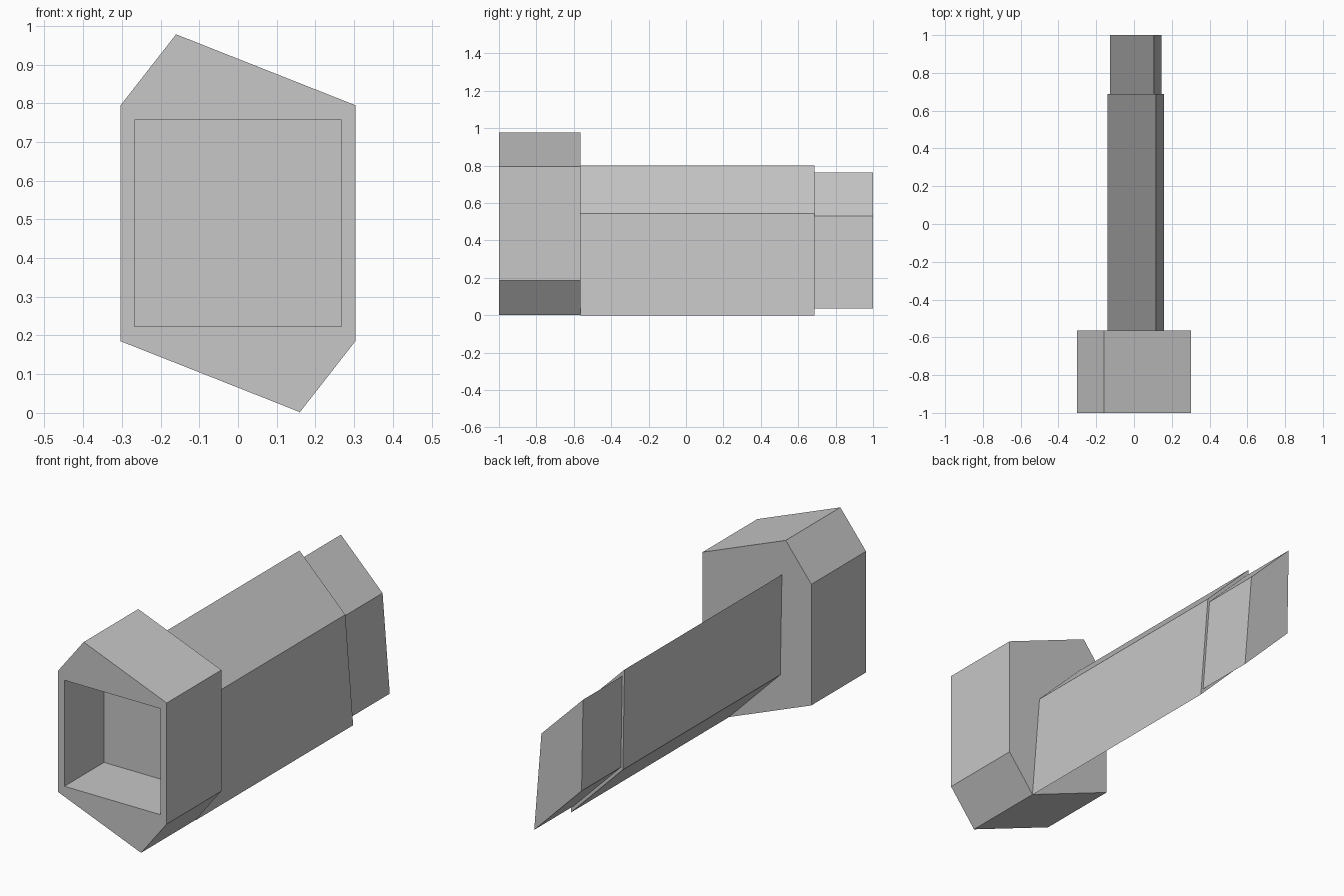
import bpy
import bmesh

cube = bpy.data.objects.get("Cube")
if cube:
    bpy.data.objects.remove(cube, do_unlink=True)

# Single grey material
grey = bpy.data.materials.new("plain_grey")
grey.use_nodes = True
colour = (0.57, 0.57, 0.57, 1)
grey.diffuse_color = colour
grey.node_tree.nodes["Principled BSDF"].inputs["Base Color"].default_value = colour


def prism(name, profile, y0, y1):
    """Extrude an (x, z) profile along y as a closed solid."""
    bm = bmesh.new()
    front = bm.faces.new([bm.verts.new((x, y0, z)) for x, z in profile])
    extruded = bmesh.ops.extrude_face_region(bm, geom=[front], use_keep_orig=True)
    moved = [v for v in extruded["geom"] if isinstance(v, bmesh.types.BMVert)]
    bmesh.ops.translate(bm, verts=moved, vec=(0, y1 - y0, 0))
    bmesh.ops.recalc_face_normals(bm, faces=bm.faces)
    mesh = bpy.data.meshes.new(name)
    bm.to_mesh(mesh)
    bm.free()
    mesh.materials.append(grey)
    obj = bpy.data.objects.new(name, mesh)
    bpy.context.collection.objects.link(obj)
    return obj


# Six-sided head, point-symmetric about its centre
HEAD_MID = 0.49
half = [(-0.303, 0.795), (-0.16, 0.978), (0.303, 0.795)]
outline = half + [(-x, 2 * HEAD_MID - z) for x, z in half]
head = prism("head", outline, -1.0, -0.565)

# Square socket cut into the front of the head
s = 0.267
square = [(-s, HEAD_MID - s), (s, HEAD_MID - s), (s, HEAD_MID + s), (-s, HEAD_MID + s)]
cutter = prism("socket_cutter", square, -1.1, -0.685)
cutter.hide_render = True
cutter.hide_set(True)
cut = head.modifiers.new("socket", "BOOLEAN")
cut.operation = "DIFFERENCE"
cut.solver = "EXACT"
cut.object = cutter

# Bake the socket and drop the cutter
bpy.context.view_layer.update()
baked = bpy.data.meshes.new_from_object(head.evaluated_get(bpy.context.evaluated_depsgraph_get()))
head.modifiers.clear()
head.data = baked
bpy.data.objects.remove(cutter, do_unlink=True)

# Slanted four-sided shaft with a slightly smaller tip
SHAFT_MID = 0.4
section = [(-0.139, 0.8), (0.116, 0.545), (0.16, 0.0), (-0.13, 0.293)]
prism("shaft", section, -0.565, 0.688)
tip = [(x * 0.91, SHAFT_MID + (z - SHAFT_MID) * 0.91) for x, z in section]
prism("shaft_tip", tip, 0.688, 1.0)
